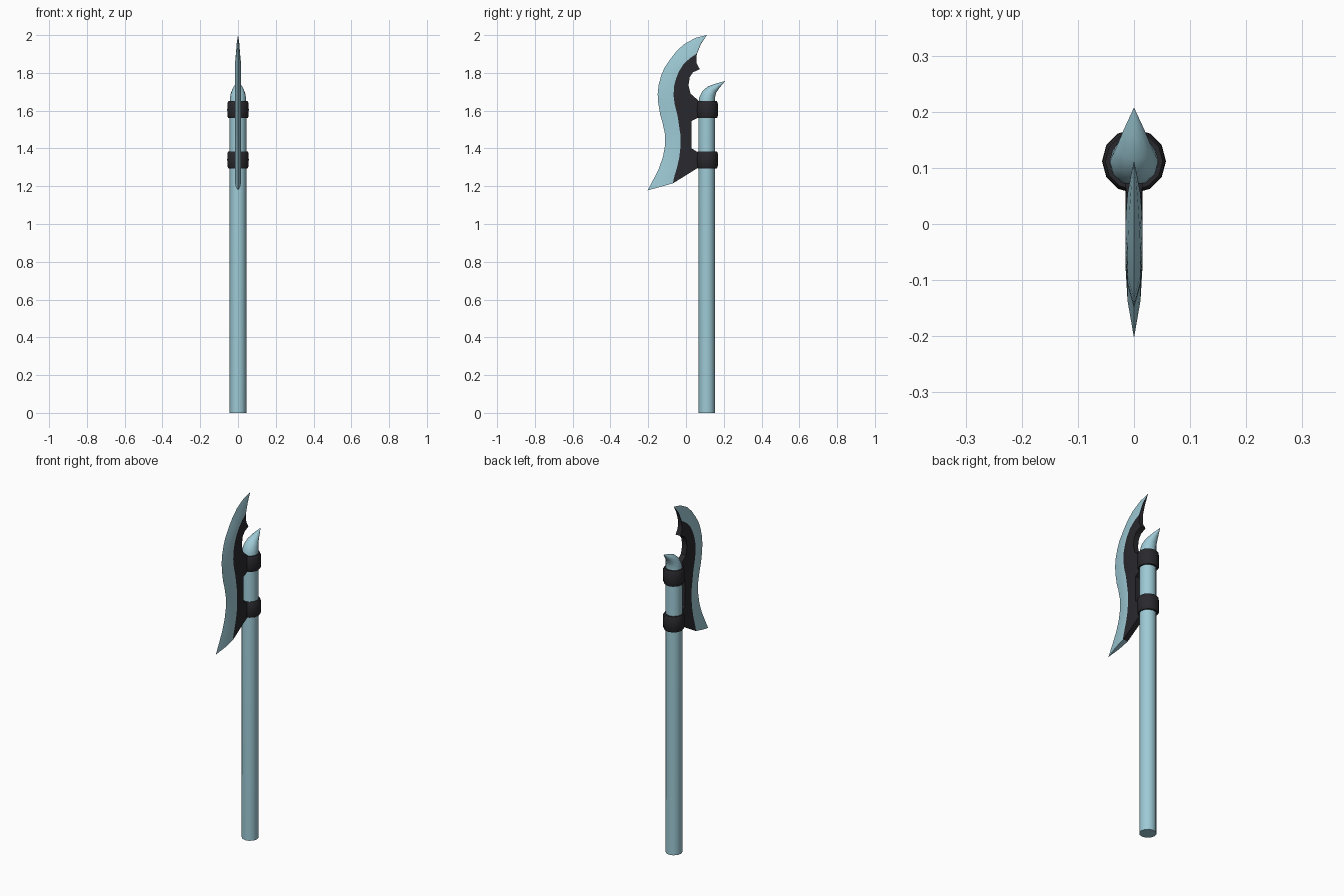
import bpy, bmesh, math
from mathutils import Vector

if "Cube" in bpy.data.objects:
    bpy.data.objects.remove(bpy.data.objects["Cube"])


def material(name, rgb):
    m = bpy.data.materials.new(name)
    m.diffuse_color = (*rgb, 1)
    m.use_nodes = True
    m.node_tree.nodes["Principled BSDF"].inputs["Base Color"].default_value = m.diffuse_color
    return m


BLUE = material("pale blue steel", (0.34, 0.59, 0.67))
DARK = material("dark iron", (0.022, 0.022, 0.027))


def finish(bm, name, mats, angle=40):
    bmesh.ops.remove_doubles(bm, verts=bm.verts, dist=0.0002)
    bmesh.ops.recalc_face_normals(bm, faces=bm.faces)
    me = bpy.data.meshes.new(name)
    bm.to_mesh(me)
    bm.free()
    for m in mats:
        me.materials.append(m)
    ob = bpy.data.objects.new(name, me)
    bpy.context.collection.objects.link(ob)
    bpy.ops.object.select_all(action='DESELECT')
    ob.select_set(True)
    bpy.context.view_layer.objects.active = ob
    bpy.ops.object.shade_smooth_by_angle(angle=math.radians(angle))
    return ob


def loft(name, sections, mat, sides=12, closed=False):
    """Sections: front point (y, z), back point (y, z), half width in x."""
    bm = bmesh.new()
    rings = []
    for f, b, w in sections:
        f, b = Vector((0, *f)), Vector((0, *b))
        c, h = (f + b) / 2, (b - f) / 2
        ring = []
        for i in range(sides):
            a = 2 * math.pi * i / sides
            ring.append(bm.verts.new(c + h * math.cos(a) + Vector((w * math.sin(a), 0, 0))))
        rings.append(ring)
    pairs = list(zip(rings, rings[1:]))
    if closed:
        pairs.append((rings[-1], rings[0]))
    else:
        bm.faces.new(rings[0])
        bm.faces.new(rings[-1])
    for p, q in pairs:
        for i in range(sides):
            j = (i + 1) % sides
            bm.faces.new((p[i], p[j], q[j], q[i]))
    return finish(bm, name, [mat])


# Shaft ending in a hooked spike
loft("shaft", [
    ((.066, 0), (.154, 0), .044),
    ((.066, 1.63), (.154, 1.63), .044),
    ((.070, 1.67), (.153, 1.652), .043),
    ((.087, 1.703), (.154, 1.673), .039),
    ((.115, 1.728), (.160, 1.695), .031),
    ((.160, 1.744), (.178, 1.722), .018),
    ((.206, 1.757), (.2065, 1.756), .0006)], BLUE)

# Two clamp rings round the shaft
for name, z in (("upper_clamp", 1.605), ("lower_clamp", 1.34)):
    prof = [(.040, -.045), (.051, -.045), (.056, -.036), (.057, 0),
            (.056, .036), (.051, .045), (.040, .045)]
    loft(name, [((.112 - r, z + h), (.112 + r, z + h), r) for r, h in prof], DARK, closed=True)

# Blade stations (y, z): cutting edge, colour boundary, back edge
STATIONS = [
    ((.110, 2.00), (.1102, 1.9995), (.1103, 1.999)),
    ((.050, 1.985), (.077, 1.955), (.079, 1.953)),
    ((-.010, 1.952), (.055, 1.900), (.057, 1.899)),
    ((-.050, 1.915), (.020, 1.877), (.056, 1.850)),
    ((-.085, 1.870), (-.013, 1.846), (.073, 1.820)),
    ((-.115, 1.825), (-.037, 1.808), (.037, 1.803)),
    ((-.132, 1.785), (-.052, 1.772), (.020, 1.778)),
    ((-.145, 1.735), (-.063, 1.730), (.013, 1.735)),
    ((-.150, 1.687), (-.066, 1.680), (.024, 1.690)),
    ((-.147, 1.640), (-.060, 1.635), (.070, 1.650)),
    ((-.137, 1.580), (-.045, 1.575), (.070, 1.567)),
    ((-.125, 1.540), (-.038, 1.530), (.030, 1.545)),
    ((-.112, 1.480), (-.030, 1.475), (.030, 1.470)),
    ((-.112, 1.410), (-.030, 1.400), (.030, 1.400)),
    ((-.122, 1.355), (-.035, 1.355), (.070, 1.375)),
    ((-.143, 1.295), (-.047, 1.300), (.070, 1.302)),
    ((-.173, 1.235), (-.062, 1.250), (.000, 1.258)),
    ((-.203, 1.178), (-.070, 1.215), (-.068, 1.216)),
]
bm = bmesh.new()
rows = []
for n, (o, b, k) in enumerate(STATIONS):
    t = (.0004, .007, .011, .014)[n] if n < 4 else .0155
    o, b, k = Vector(o), Vector(b), Vector(k)
    pts = [(k, t), (b, t), (o.lerp(b, .5), t * .75), (o, 0)]
    pts += [(p, -x) for p, x in reversed(pts[:3])]
    rows.append([bm.verts.new((x, *p)) for p, x in pts])
for p, q in zip(rows, rows[1:]):
    for i in range(7):
        j = (i + 1) % 7
        f = bm.faces.new((p[i], p[j], q[j], q[i]))
        f.material_index = 1 if i in (0, 5, 6) else 0   # dark inner plate and back
bm.faces.new(rows[0])
bm.faces.new(rows[-1])
finish(bm, "blade", [BLUE, DARK], 35)
